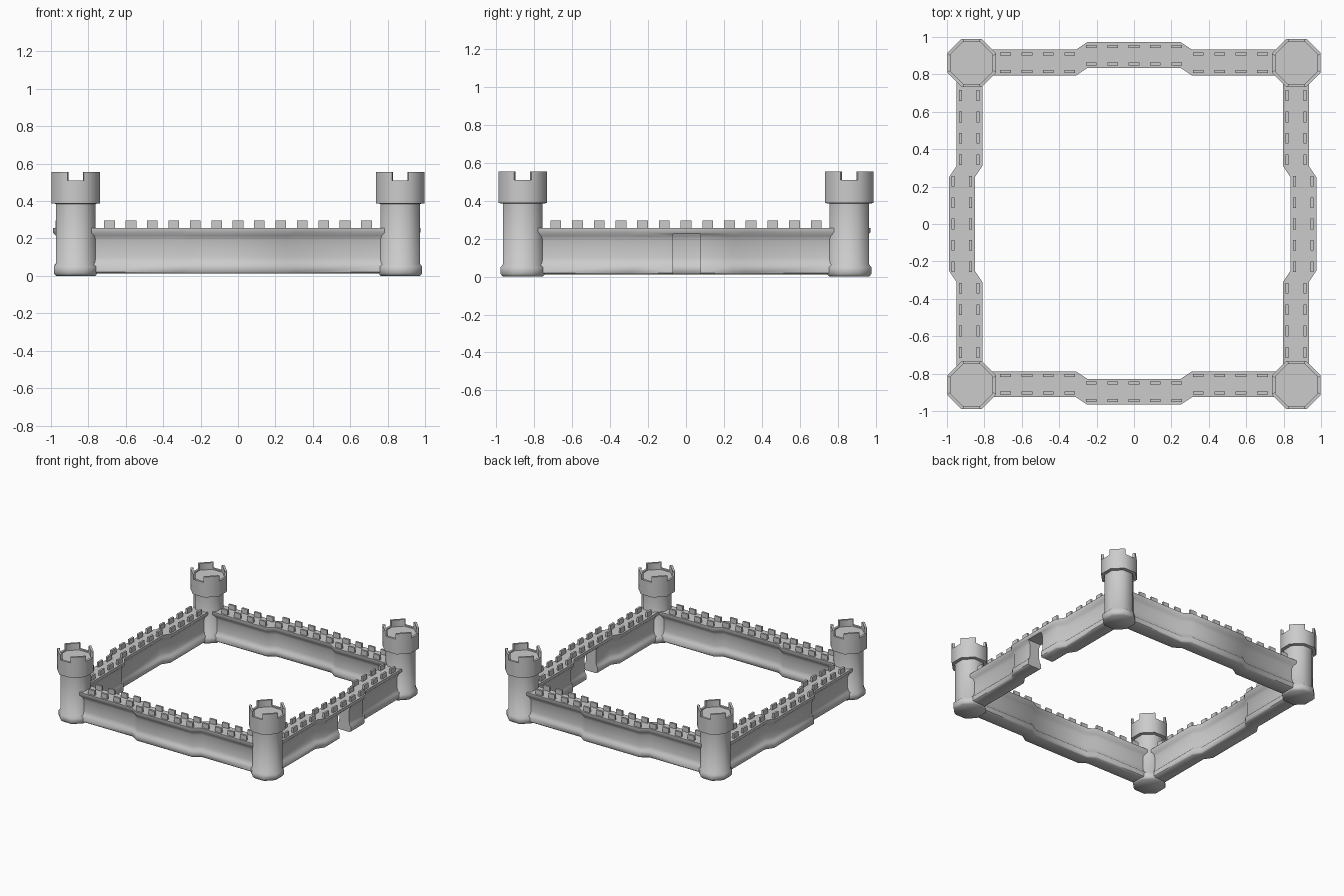
import bpy, bmesh, math
from mathutils import Matrix, Vector

if "Cube" in bpy.data.objects:
    bpy.data.objects.remove(bpy.data.objects["Cube"])


def finish(bm, name, smooth=True):
    bmesh.ops.recalc_face_normals(bm, faces=bm.faces)
    me = bpy.data.meshes.new(name)
    bm.to_mesh(me)
    bm.free()
    ob = bpy.data.objects.new(name, me)
    bpy.context.collection.objects.link(ob)
    if smooth:
        bpy.ops.object.select_all(action='DESELECT')
        ob.select_set(True)
        bpy.context.view_layer.objects.active = ob
        bpy.ops.object.shade_smooth_by_angle(angle=math.radians(50))
    return ob


def loft(bm, rings):
    vr = [[bm.verts.new(p) for p in r] for r in rings]
    n = len(vr[0])
    for a, b in zip(vr, vr[1:]):
        for i in range(n):
            j = (i + 1) % n
            bm.faces.new((a[i], a[j], b[j], b[i]))
    bm.faces.new(vr[0])
    bm.faces.new(vr[-1])


def box(bm, centre, size):
    m = Matrix.Translation(centre) @ Matrix.Diagonal((*size, 1))
    bmesh.ops.create_cube(bm, size=1, matrix=m)


def octagon(cx, cy, apothem, z, turn=22.5):
    r = apothem / math.cos(math.pi / 8)
    return [(cx + r * math.cos(math.radians(turn + 45 * i)),
             cy + r * math.sin(math.radians(turn + 45 * i)), z) for i in range(8)]


# Corner towers: base, shaft, flared head with sunken floor
TOWER = [(.105, 0), (.117, .014), (.117, .05), (.105, .064), (.105, .385),
         (.129, .388), (.129, .51), (.112, .51), (.112, .50)]


def tower(name, cx, cy):
    bm = bmesh.new()
    loft(bm, [octagon(cx, cy, a, z) for a, z in TOWER])
    # Four merlons on the diagonal faces, wrapping slightly round the corners
    for k in range(4):
        i = 2 * k
        ring = []
        for a, flip in ((.129, 1), (.112, -1)):
            o = [Vector(p) for p in octagon(cx, cy, a, .505)]
            p0, p1, p2, p3 = (o[(i + d) % 8] for d in (-1, 0, 1, 2))
            strip = [p1.lerp(p0, .08), p1, p2, p2.lerp(p3, .08)]
            ring += strip[::flip]
        loft(bm, [ring, [p + Vector((0, 0, .05)) for p in ring]])
    return finish(bm, name)


for sx, nx in ((-1, "left"), (1, "right")):
    for sy, ny in ((-1, "front"), (1, "back")):
        tower(f"tower_{ny}_{nx}", sx * .868, sy * .861)

# Wall cross-section: footing, waist and overhanging walkway
HALF = [(.05, .012), (.06, .02), (.06, .06), (.05, .07), (.044, .10),
        (.044, .19), (.053, .215), (.069, .232), (.069, .256)]
SECTION = HALF + [(-u, z) for u, z in reversed(HALF)]
STATIONS = [(-.80, 0), (-.31, 0), (-.25, .04), (.25, .04), (.31, 0), (.80, 0)]


def wall(name, axis, side, dist):
    # axis 0 runs along x, axis 1 along y; side is the outward sign
    def place(t, u, z):
        w = side * (dist + u)
        return (t, w, z) if axis == 0 else (w, t, z)

    bm = bmesh.new()
    loft(bm, [[place(t, off + u, z) for u, z in SECTION] for t, off in STATIONS])
    ob = finish(bm, name)
    # Two rows of thin merlons
    bm = bmesh.new()
    for i in range(-6, 7):
        off = .04 if abs(i) <= 2 else 0
        for u in (-.047, .047):
            size = (.057, .016, .044) if axis == 0 else (.016, .057, .044)
            box(bm, place(i * .1145, off + u, .273), size)
    finish(bm, name + "_merlons", smooth=False)
    return ob


wall("wall_front", 0, -1, .857)
wall("wall_back", 0, 1, .863)
wall("wall_left", 1, -1, .88)
gate_wall = wall("wall_right", 1, 1, .866)

# Gate opening through the right wall
bm = bmesh.new()
box(bm, (.905, .005, .09), (.4, .145, .27))
cutter = finish(bm, "gate_cutter", smooth=False)
cutter.hide_render = True
cutter.hide_viewport = True
mod = gate_wall.modifiers.new("gate", 'BOOLEAN')
mod.operation = 'DIFFERENCE'
mod.solver = 'EXACT'
mod.object = cutter
